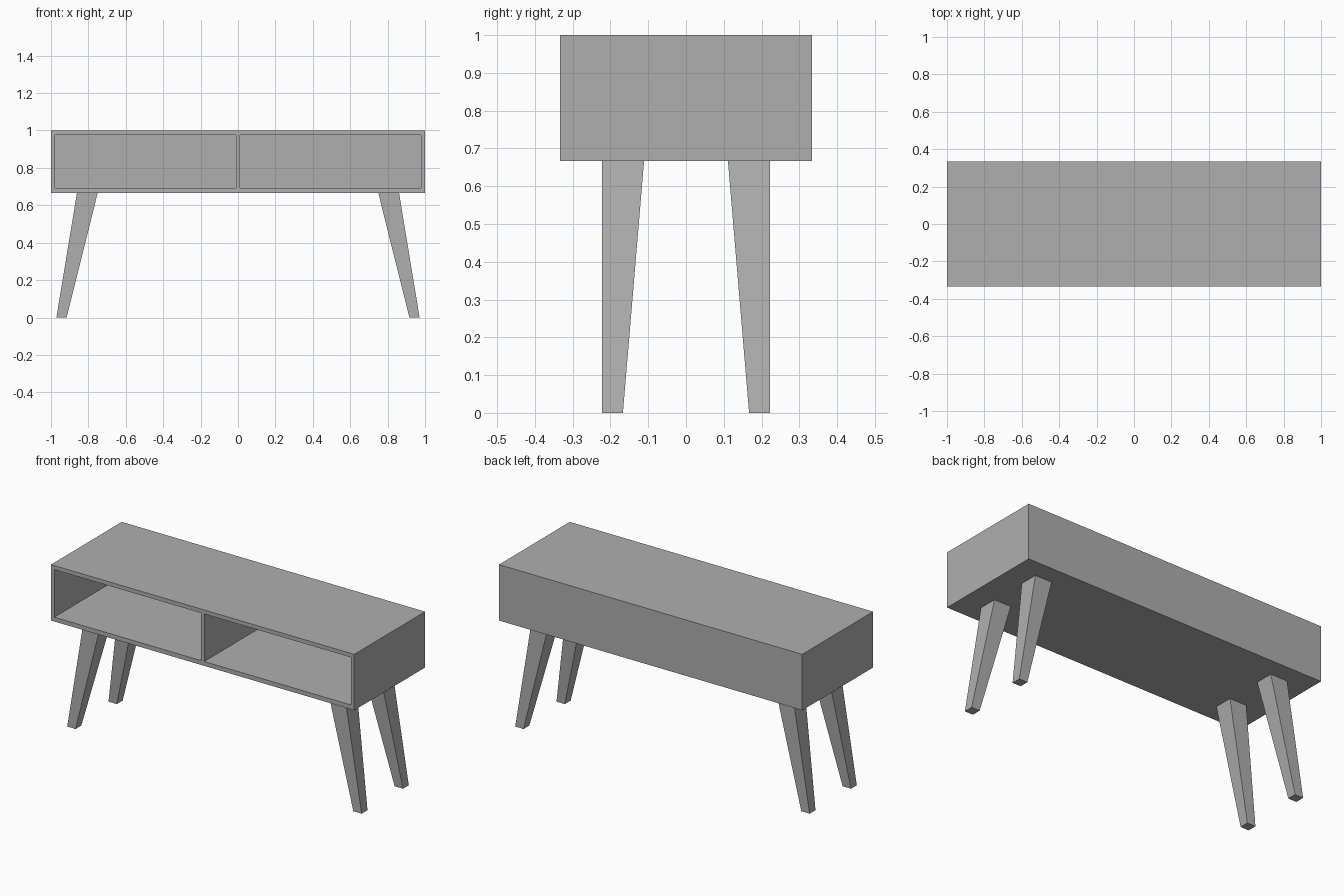
import bpy
import bmesh

if "Cube" in bpy.data.objects:
    bpy.data.objects.remove(bpy.data.objects["Cube"], do_unlink=True)

grey = bpy.data.materials.new("plain grey")
grey.use_nodes = True
colour = (0.43, 0.43, 0.43, 1)
grey.diffuse_color = colour
grey.node_tree.nodes["Principled BSDF"].inputs["Base Color"].default_value = colour

HALF_W, HALF_D = 1.0, 0.3333
BASE, TOP = 0.6667, 1.0
WALL = 0.0222


def add_object(name, bm):
    bmesh.ops.recalc_face_normals(bm, faces=bm.faces)
    mesh = bpy.data.meshes.new(name)
    bm.to_mesh(mesh)
    bm.free()
    mesh.materials.append(grey)
    obj = bpy.data.objects.new(name, mesh)
    bpy.context.collection.objects.link(obj)
    return obj


def loft(bm, lower, upper):
    """Six-sided solid between two level rectangles (x0, x1, y0, y1, z)."""
    rings = []
    for x0, x1, y0, y1, z in (lower, upper):
        corners = ((x0, y0), (x1, y0), (x1, y1), (x0, y1))
        rings.append([bm.verts.new((x, y, z)) for x, y in corners])
    a, b = rings
    bm.faces.new(a[::-1])
    bm.faces.new(b)
    for i in range(4):
        j = (i + 1) % 4
        bm.faces.new((a[i], a[j], b[j], b[i]))


# Cabinet: a box whose front is split in two, each half inset and pushed in
bm = bmesh.new()
loft(bm, (-HALF_W, HALF_W, -HALF_D, HALF_D, BASE), (-HALF_W, HALF_W, -HALF_D, HALF_D, TOP))
bm.normal_update()
front = next(f for f in bm.faces if f.normal.y < -0.9)
bmesh.ops.delete(bm, geom=[front], context="FACES_ONLY")


def front_ring(x0, x1, z0, z1, y):
    return [bm.verts.new((x, y, z)) for x, z in ((x0, z0), (x1, z0), (x1, z1), (x0, z1))]


for x0, x1, in0, in1 in ((-HALF_W, 0, -HALF_W + WALL, -WALL / 2),
                         (0, HALF_W, WALL / 2, HALF_W - WALL)):
    rim = front_ring(x0, x1, BASE, TOP, -HALF_D)
    mouth = front_ring(in0, in1, BASE + 0.026, TOP - 0.024, -HALF_D)
    back = front_ring(in0, in1, BASE + 0.026, TOP - 0.024, HALF_D - WALL)
    for i in range(4):
        j = (i + 1) % 4
        # The inner side of each rim meets its neighbour along the divider
        bm.faces.new((rim[i], rim[j], mouth[j], mouth[i]))
        bm.faces.new((mouth[i], mouth[j], back[j], back[i]))
    bm.faces.new(back)
bmesh.ops.remove_doubles(bm, verts=bm.verts, dist=0.0001)
add_object("cabinet", bm)

# Four tapered legs, splayed outward along the length
for side, sx in (("left", 1), ("right", -1)):
    for end, sy in (("front", -1), ("back", 1)):
        bm = bmesh.new()
        loft(bm, (sx * 0.916, sx * 0.971, sy * 0.167, sy * 0.222, 0),
             (sx * 0.75, sx * 0.861, sy * 0.111, sy * 0.222, BASE))
        add_object(f"{end}_{side}_leg", bm)
